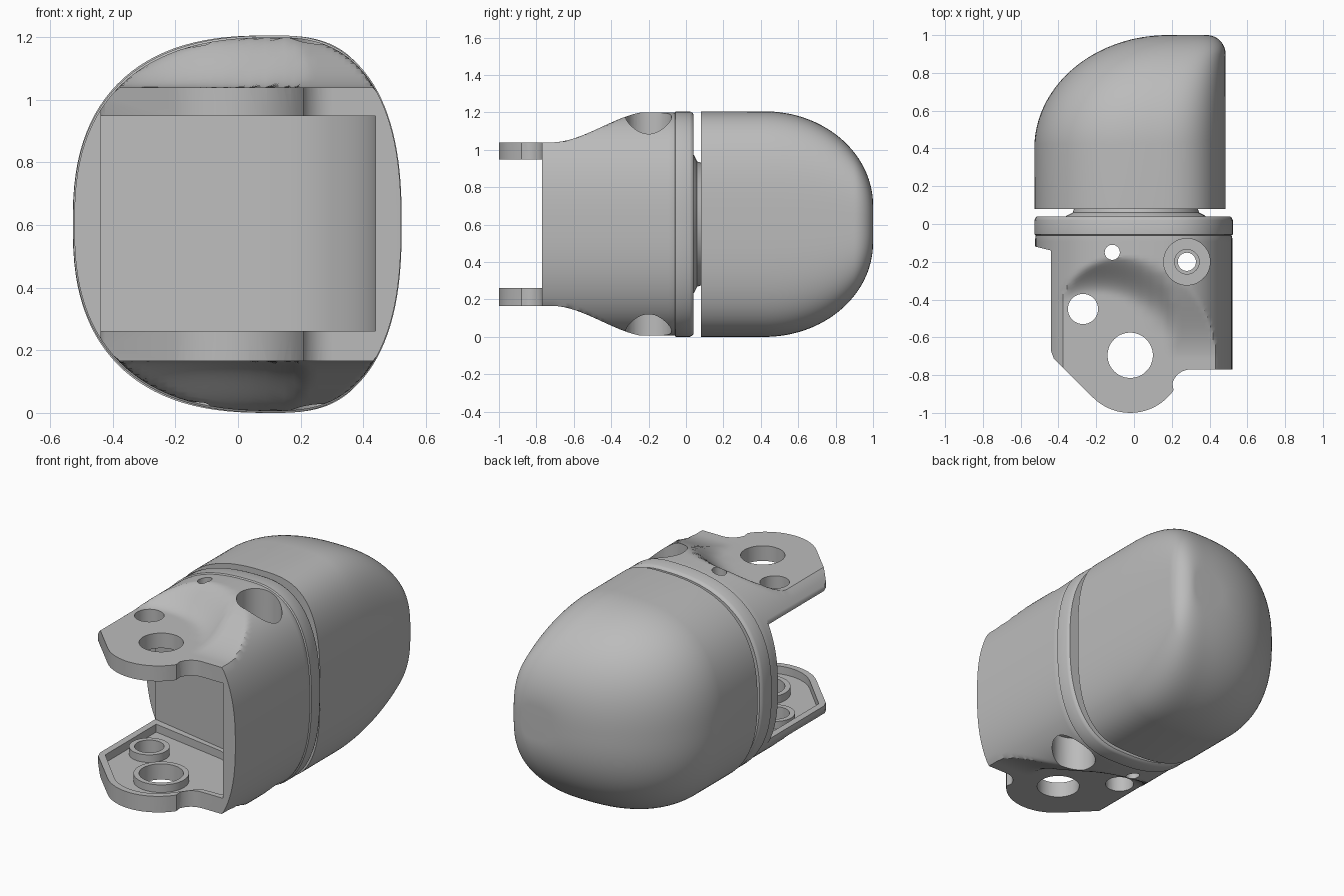
import bpy, bmesh, math
from mathutils import Matrix

if "Cube" in bpy.data.objects:
    bpy.data.objects.remove(bpy.data.objects["Cube"], do_unlink=True)

MID = 0.603
HALF = 0.603
HINGE = (-0.02, -0.72)

grey = bpy.data.materials.new("plain grey")
grey.use_nodes = True
grey.diffuse_color = (0.5, 0.5, 0.5, 1)
grey.node_tree.nodes["Principled BSDF"].inputs["Base Color"].default_value = (0.5, 0.5, 0.5, 1)


def finish(name, bm):
    bmesh.ops.recalc_face_normals(bm, faces=bm.faces)
    mesh = bpy.data.meshes.new(name)
    bm.to_mesh(mesh)
    bm.free()
    mesh.materials.append(grey)
    obj = bpy.data.objects.new(name, mesh)
    bpy.context.collection.objects.link(obj)
    return obj


def loft(name, rings):
    bm = bmesh.new()
    loops = [[bm.verts.new(p) for p in ring] for ring in rings]
    n = len(loops[0])
    for a, b in zip(loops, loops[1:]):
        for i in range(n):
            j = (i + 1) % n
            bm.faces.new((a[i], a[j], b[j], b[i]))
    bm.faces.new(loops[0])
    bm.faces.new(loops[-1])
    return finish(name, bm)


def prism(name, outline, z0, z1):
    return loft(name, [[(x, y, z) for x, y in outline] for z in (z0, z1)])


def cylinder(name, x, y, r, z0, z1):
    pts = [(x + r * math.cos(k * math.tau / 48), y + r * math.sin(k * math.tau / 48)) for k in range(48)]
    return prism(name, pts, z0, z1)


def arc(cx, cy, r, a0, a1, n=16):
    angles = [math.radians(a0 + (a1 - a0) * k / n) for k in range(n + 1)]
    return [(cx + r * math.cos(a), cy + r * math.sin(a)) for a in angles]


def combine(obj, other, op):
    mod = obj.modifiers.new(op, "BOOLEAN")
    mod.object = other
    mod.operation = op
    mod.solver = "EXACT"
    bpy.context.view_layer.objects.active = obj
    bpy.ops.object.modifier_apply(modifier=mod.name)
    bpy.data.objects.remove(other, do_unlink=True)


def smooth(v, lo, hi):
    t = min(1, max(0, (v - lo) / (hi - lo)))
    return t * t * (3 - 2 * t)


def section(y, left, right, half, right_power, cap=None, n=112):
    """Rounded cross-section with a different curve on each side."""
    centre = left + 0.62 * (right - left)
    ring = []
    for k in range(n):
        a = math.tau * (k + 0.5) / n
        c, s = math.cos(a), math.sin(a)
        e = 2 / (right_power if c > 0 else 2.5)
        w = right - centre if c > 0 else centre - left
        x = centre + math.copysign(w * abs(c) ** e, c)
        h = half * abs(s) ** e
        if cap:
            h = min(h, cap(x, y))
        ring.append((x, y, MID + math.copysign(h, s)))
    return ring


# Rounded rear shell
rings = []
for k in range(41):
    y = 0.08 if k == 0 else 0.4 + 0.6 * math.sin(k / 40 * math.pi / 2)
    t = max(0, (y - 0.4) / 0.6)
    u = max(0, (y - 0.42) / 0.58)
    v = max(0, (y - 0.9) / 0.1)
    bow = [math.sqrt(max(0, 1 - q * q)) for q in (t, u, v)]
    rings.append(section(y, 0.18 - 0.708 * bow[0], 0.385 + 0.1 * bow[2],
                         0.1 + (HALF - 0.1) * bow[1], 3.0))
rear_shell = loft("rear_shell", rings)

# Short round neck joining shell and bracket
neck_rings = []
for y, r in ((0.03, 0.38), (0.045, 0.365), (0.06, 0.335), (0.09, 0.325)):
    neck_rings.append([(x, y, z) for x, z in arc(0.01, MID, r, 0, 354, 59)])
neck = loft("neck", neck_rings)


# Bracket body: the top dips to a flat plate around the hinge
def plate_cap(x, y):
    d = math.hypot(x + 0.2, y + 0.75)
    rise = min(smooth(d, 0.38, 0.64), smooth(y, -0.72, -0.18))
    return 0.437 + (HALF - 0.437) * rise


rings = []
for y, scale in ((0.04, 0.975), (0.033, 0.99), (0.02, 1), (-0.055, 1), (-0.06, 0.988)):
    rings.append(section(y, -0.527 * scale, 0.523 * scale, HALF * scale, 2.5, plate_cap))
for k in range(1, 61):
    rings.append(section(-0.06 - k / 60, -0.523, 0.521, HALF * 0.99, 2.5, plate_cap))
bracket = loft("bracket", rings)

# Plan outline of the bracket, with rounded tip
fillet = [(x, y) for x, y in arc(0.30, -0.87, 0.10, 165, 90, 8)]
outline = [(-0.7, 0.2), (-0.7, -0.1), (-0.53, -0.118), (-0.44, -0.14), (-0.44, -0.67), (-0.425, -0.711)]
outline += arc(*HINGE, 0.28, 225, 325) + fillet
outline += [(0.505, -0.77), (0.6, -0.765), (0.6, 0.2)]
combine(bracket, prism("outline_cutter", outline, -0.3, 1.5), "INTERSECT")

# Open cavity between the two plates, curved into the side wall
cavity = [(-0.7, -0.1), (0.08, -0.252)] + arc(0.04, -0.65, 0.4, 75, 0, 14)
cavity += [(0.44, -1.2), (-0.7, -1.2)]
combine(bracket, prism("cavity_cutter", cavity, 0.262, 0.948), "DIFFERENCE")

# Shallow pocket on the inner face of each plate, leaving a rim
pocket = [(-0.4, -0.2), (-0.4, -0.68)] + arc(*HINGE, 0.243, 225, 325)
pocket += [(0.27, -0.74), (0.41, -0.735), (0.41, -0.62), (0.35, -0.46), (0.25, -0.35), (0.08, -0.28)]
combine(bracket, prism("pocket_cutter", pocket, 0.215, 0.99), "DIFFERENCE")

# Raised bosses inside, then the holes through both plates
plate_holes = ((-0.27, -0.45, 0.08), (-0.02, -0.695, 0.12))
for x, y, r in plate_holes:
    for z0, z1 in ((0.195, 0.26), (0.95, 1.01)):
        combine(bracket, cylinder("boss", x, y, r + 0.03, z0, z1), "UNION")
for x, y, r in plate_holes + ((-0.115, -0.15, 0.04), (0.28, -0.2, 0.048)):
    combine(bracket, cylinder("hole_cutter", x, y, r, -0.3, 1.5), "DIFFERENCE")

# Stepped screw recess, above and below
for r, depth in ((0.123, 0.38), (0.065, 0.34)):
    combine(bracket, cylinder("recess_cutter", 0.28, -0.2, r, MID + depth, 1.5), "DIFFERENCE")
    combine(bracket, cylinder("recess_cutter", 0.28, -0.2, r, -0.3, MID - depth), "DIFFERENCE")

# Smooth shading with crisp edges
for obj in (rear_shell, neck, bracket):
    bpy.ops.object.select_all(action="DESELECT")
    obj.select_set(True)
    bpy.context.view_layer.objects.active = obj
    bpy.ops.object.shade_smooth_by_angle(angle=math.radians(32))
